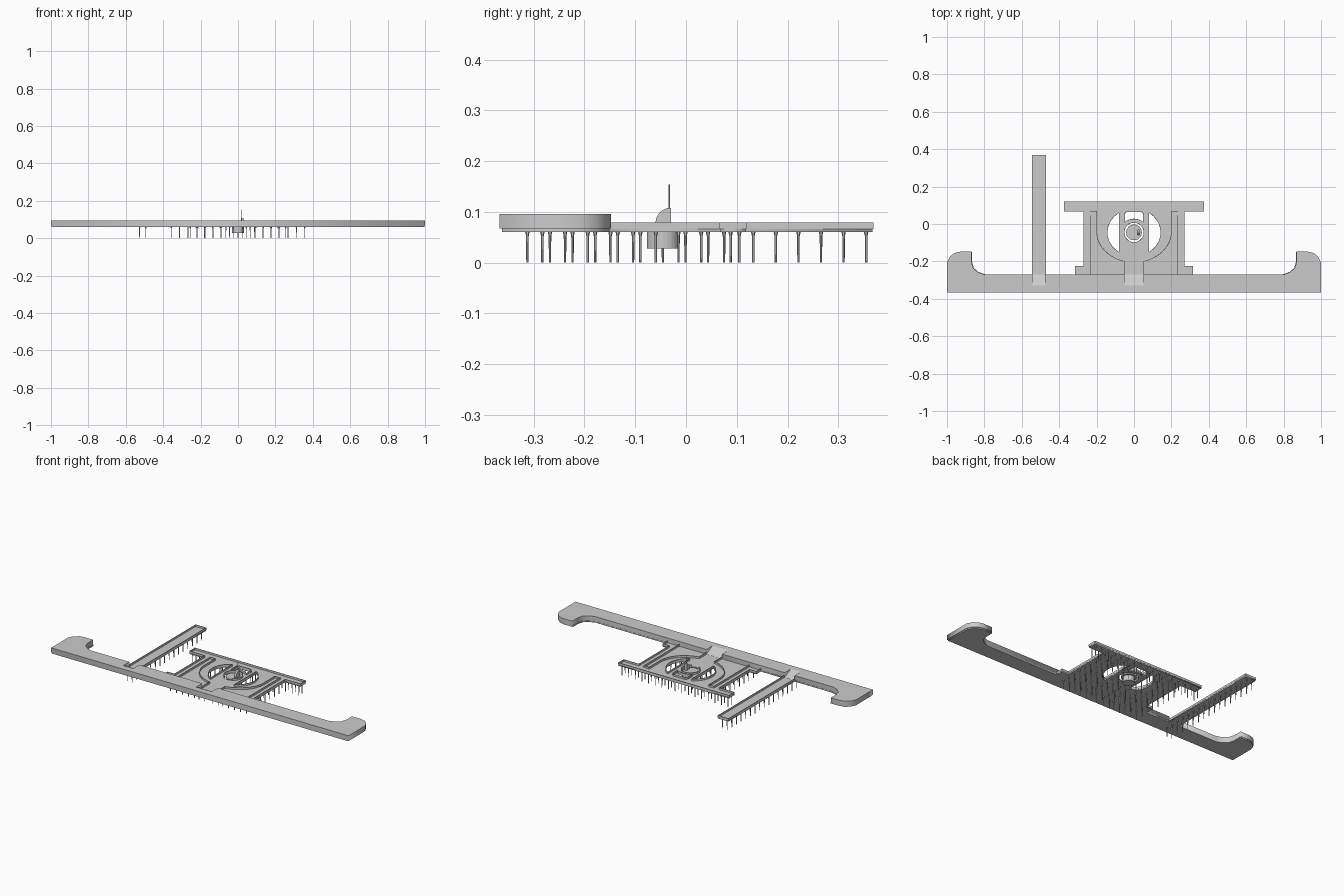
import bpy, bmesh
from math import cos, sin, radians, pi

if "Cube" in bpy.data.objects:
    bpy.data.objects.remove(bpy.data.objects["Cube"])


def link(name, me):
    ob = bpy.data.objects.new(name, me)
    bpy.context.collection.objects.link(ob)
    return ob


def slab(name, loops, z0, z1):
    """Solid plate from a 2D outline; inner loops become holes."""
    cu = bpy.data.curves.new(name + "_outline", 'CURVE')
    cu.dimensions, cu.fill_mode, cu.extrude = '2D', 'BOTH', (z1 - z0) / 2
    for pts in loops:
        sp = cu.splines.new('POLY')
        sp.points.add(len(pts) - 1)
        for p, (x, y) in zip(sp.points, pts):
            p.co = (x, y, 0, 1)
        sp.use_cyclic_u = True
    tmp = link("tmp", cu)
    dg = bpy.context.evaluated_depsgraph_get()
    me = bpy.data.meshes.new_from_object(tmp.evaluated_get(dg))
    bpy.data.objects.remove(tmp)
    bm = bmesh.new()
    bm.from_mesh(me)
    bmesh.ops.translate(bm, verts=bm.verts, vec=(0, 0, (z0 + z1) / 2))
    bmesh.ops.remove_doubles(bm, verts=bm.verts, dist=1e-5)
    bmesh.ops.recalc_face_normals(bm, faces=bm.faces)
    bm.to_mesh(me)
    bm.free()
    return link(name, me)


def railing(name, paths, z0=0.066, z1=0.079):
    """Thin upright wall along each (points, closed) path."""
    bm = bmesh.new()
    for pts, closed in paths:
        lo = [bm.verts.new((x, y, z0)) for x, y in pts]
        hi = [bm.verts.new((x, y, z1)) for x, y in pts]
        n = len(pts)
        for i in range(n if closed else n - 1):
            j = (i + 1) % n
            bm.faces.new((lo[i], lo[j], hi[j], hi[i]))
    me = bpy.data.meshes.new(name)
    bm.to_mesh(me)
    bm.free()
    ob = link(name, me)
    mod = ob.modifiers.new("thickness", 'SOLIDIFY')
    mod.thickness, mod.offset = 0.003, 0
    return ob


def arc(cx, cy, rx, ry, a0, a1, n):
    return [(cx + rx * cos(radians(a0 + (a1 - a0) * i / n)),
             cy + ry * sin(radians(a0 + (a1 - a0) * i / n))) for i in range(n + 1)]


def flip(pts):
    return [(-x, y) for x, y in pts][::-1]


def box_pts(x0, x1, y0, y1):
    return [(x0, y0), (x1, y0), (x1, y1), (x0, y1)]


def cone(name, x, y, z0, z1, r0, r1, n):
    bm = bmesh.new()
    add_cone(bm, x, y, z0, z1, r0, r1, n)
    me = bpy.data.meshes.new(name)
    bm.to_mesh(me)
    bm.free()
    return link(name, me)


def add_cone(bm, x, y, z0, z1, r0, r1, n):
    vs = bmesh.ops.create_cone(bm, cap_ends=True, segments=n, radius1=r0,
                               radius2=r1, depth=z1 - z0)['verts']
    bmesh.ops.translate(bm, verts=vs, vec=(x, y, (z0 + z1) / 2))


# Promenade with hooked ends and two notches for the ramps
left_end = [(-0.80, -0.27), (-0.835, -0.257), (-0.86, -0.235), (-0.87, -0.20), (-0.87, -0.148),
            (-0.93, -0.148), (-0.96, -0.155), (-0.985, -0.175), (-1, -0.205), (-1, -0.367)]
ramps = [(-0.542, -0.475), (-0.052, 0.052)]
notches = []
for x0, x1 in ramps[::-1]:
    notches += [(x1, -0.27), (x1, -0.33), (x0, -0.33), (x0, -0.27)]
slab("promenade", [flip(left_end) + notches + left_end], 0.067, 0.096)
base = [(x * 0.996, -0.366 + 0.004 + (y + 0.366) * 0.97) for x, y in flip(left_end) + left_end]
slab("promenade_base", [base], 0.06, 0.067)

# Ramps leading down to the decks
for i, (x0, x1) in enumerate(ramps):
    me = bpy.data.meshes.new("ramp")
    me.from_pydata([(x, y, z) for x in (x0, x1)
                    for y, z in ((-0.33, 0.066), (-0.27, 0.066), (-0.27, 0.0675), (-0.33, 0.096))],
                   [], [(0, 1, 2, 3), (7, 6, 5, 4), (0, 4, 5, 1), (1, 5, 6, 2), (2, 6, 7, 3), (3, 7, 4, 0)])
    link(f"ramp_{i}", me)

# Long jetty
slab("jetty_deck", [box_pts(-0.543, -0.472, -0.275, 0.367)], 0.06, 0.067)
railing("jetty_railing", [([(-0.543, -0.27), (-0.543, 0.368), (-0.472, 0.368), (-0.472, -0.27)], False)])

# Central pier deck with side openings and a round well
CY = -0.045
side_hole = [(-x, y) for x, y in arc(0, CY, 0.143, 0.128, -56, 56, 16)]
other_hole = flip(side_hole)
well = arc(0, CY, 0.053, 0.053, 0, 345, 23)
top_hole = [(-0.05, 0.055), (-0.04, 0.066), (0.04, 0.066), (0.05, 0.055)] + \
    arc(0, CY, 0.075, 0.072, 48, 132, 8)
half = [(-0.315, -0.27), (-0.315, -0.225), (-0.27, -0.225), (-0.27, 0.067), (-0.372, 0.067), (-0.372, 0.118)]
rail_outline = half + flip(half)
deck_outline = [(-0.315, -0.275)] + half[1:] + flip(half[1:]) + [(0.315, -0.275)]
slab("pier_deck", [deck_outline, side_hole, other_hole, well, top_hole], 0.06, 0.067)
bay = [(-0.235, -0.27), (-0.235, 0.068), (-0.2, 0.068)] + \
    arc(0, -0.04, 0.2, 0.165, 180, 255, 12) + [(-0.052, -0.27)]
railing("pier_railing", [(rail_outline, False), (bay, False), (flip(bay), False),
                         (side_hole, True), (other_hole, True), (top_hole, True),
                         (arc(0, CY, 0.053, 0.053, -60, 240, 24), False)])

# Central drum, platform, curved shelter and mast
cone("drum", 0, CY, 0.028, 0.062, 0.032, 0.032, 24)
cone("drum_platform", 0, CY, 0.06, 0.068, 0.042, 0.042, 24)
prof = [(-0.03, 0.066), (-0.06, 0.066)] + \
    [(-0.03 - 0.03 * cos(t * pi / 16), 0.078 + 0.03 * sin(t * pi / 16)) for t in range(9)]
bm = bmesh.new()
f = bm.faces.new([bm.verts.new((0.018, y, z)) for y, z in prof])
new = bmesh.ops.extrude_face_region(bm, geom=[f])['geom']
bmesh.ops.translate(bm, verts=[g for g in new if isinstance(g, bmesh.types.BMVert)], vec=(0.012, 0, 0))
bmesh.ops.recalc_face_normals(bm, faces=bm.faces)
me = bpy.data.meshes.new("shelter")
bm.to_mesh(me)
bm.free()
link("shelter", me)
cone("mast", 0.017, -0.033, 0.066, 0.154, 0.002, 0.001, 8)

# Support piles, each a thin post with a flared head
spots = []
for i in range(16):
    spots += [(x, -0.3125 + i * 0.0445) for x in (-0.526, -0.493)]
for i in range(17):
    spots += [(-0.357 + i * 0.0446, y) for y in (0.075, 0.105)]
for j in range(8):
    y = -0.283 + j * 0.0447
    for x in (0.025, 0.065, 0.095, 0.135, 0.175, 0.215, 0.255):
        r = (x / 0.15) ** 2 + ((y - CY) / 0.135) ** 2
        if (x > 0.08 and r < 1) or (x < 0.06 and y > -0.1):
            continue
        spots += [(x, y), (-x, y)]
bm = bmesh.new()
for x, y in spots:
    add_cone(bm, x, y, 0, 0.052, 0.0022, 0.0026, 6)
    add_cone(bm, x, y, 0.052, 0.061, 0.0026, 0.0045, 6)
me = bpy.data.meshes.new("piles")
bm.to_mesh(me)
bm.free()
link("piles", me)
